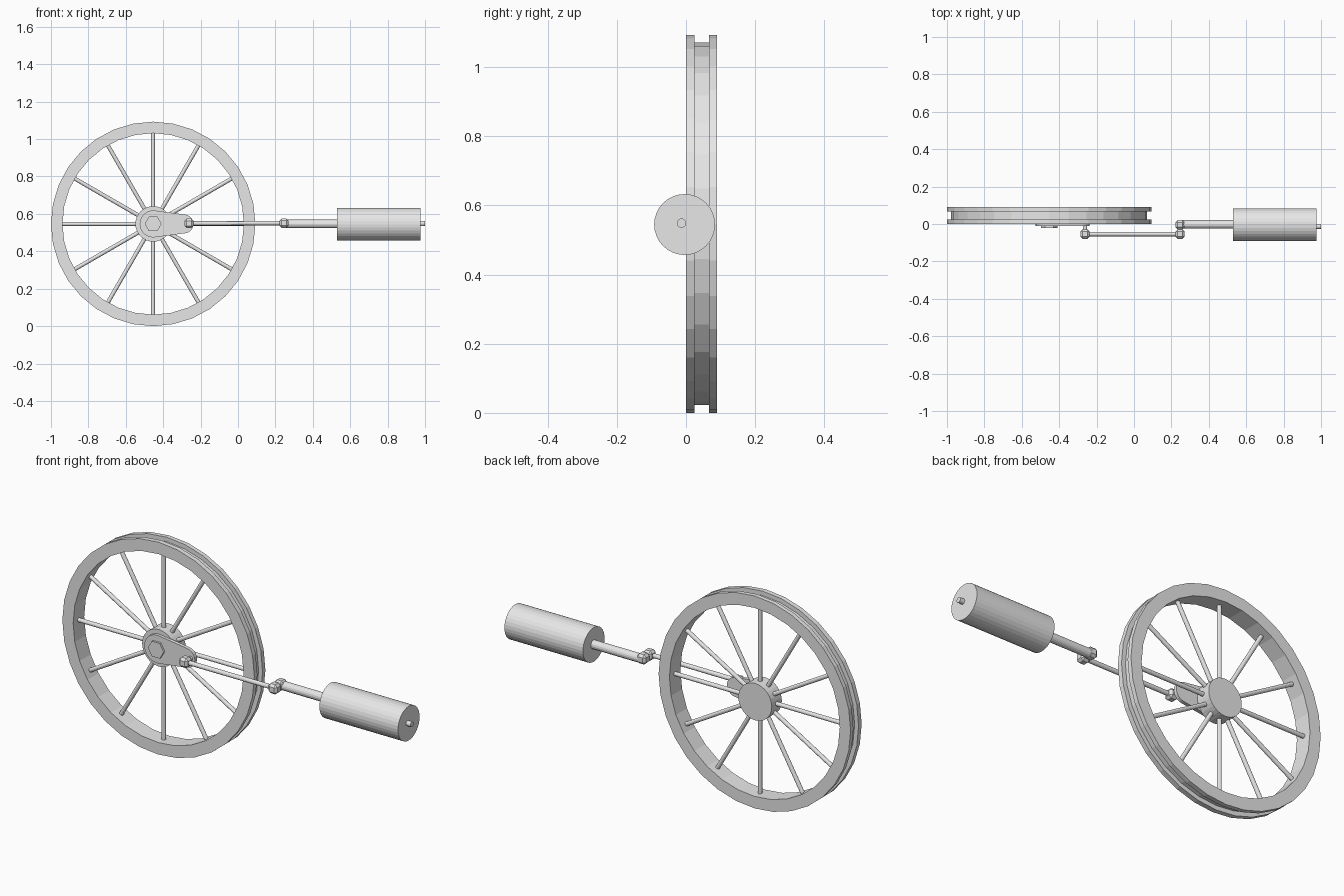
import bpy, bmesh, math
from mathutils import Matrix, Vector

if "Cube" in bpy.data.objects:
    bpy.data.objects.remove(bpy.data.objects["Cube"])

metal = bpy.data.materials.new("grey metal")
metal.diffuse_color = (0.8, 0.8, 0.8, 1)
metal.use_nodes = True
metal.node_tree.nodes["Principled BSDF"].inputs["Base Color"].default_value = metal.diffuse_color

CX, CZ = -0.4535, 0.5465      # wheel axle
PIN_X, JOINT_X = -0.262, 0.246
ROD_Y = -0.054


def finish(name, bm):
    bmesh.ops.recalc_face_normals(bm, faces=bm.faces[:])
    me = bpy.data.meshes.new(name)
    bm.to_mesh(me)
    bm.free()
    me.materials.append(metal)
    ob = bpy.data.objects.new(name, me)
    bpy.context.collection.objects.link(ob)
    return ob


def add_rod(bm, a, b, r, sides, turn=0.0):
    """Closed prism from point a to point b."""
    a, b = Vector(a), Vector(b)
    d = b - a
    m = (Matrix.Translation((a + b) / 2) @ d.to_track_quat('Z', 'Y').to_matrix().to_4x4()
         @ Matrix.Rotation(turn, 4, 'Z'))
    bmesh.ops.create_cone(bm, cap_ends=True, segments=sides, radius1=r, radius2=r,
                          depth=d.length, matrix=m)


def rod(name, a, b, r, sides=16, turn=0.0):
    bm = bmesh.new()
    add_rod(bm, a, b, r, sides, turn)
    return finish(name, bm)


def ring(name, profile, sides):
    """Revolve a closed (radius, y) profile around the axle."""
    bm = bmesh.new()
    loops = []
    for i in range(sides):
        t = 2 * math.pi * i / sides
        loops.append([bm.verts.new((CX + r * math.cos(t), y, CZ + r * math.sin(t)))
                      for r, y in profile])
    n = len(profile)
    for i in range(sides):
        p, q = loops[i], loops[(i + 1) % sides]
        for j in range(n):
            k = (j + 1) % n
            bm.faces.new((p[j], p[k], q[k], q[j]))
    return finish(name, bm)


def knuckle(name, x, y, z):
    """Cube with wide chamfers."""
    bm = bmesh.new()
    bmesh.ops.create_cube(bm, size=0.05, matrix=Matrix.Translation((x, y, z)))
    bmesh.ops.bevel(bm, geom=bm.edges[:], offset=0.012, segments=1, affect='EDGES')
    return finish(name, bm)


# Wheel rim with a groove around its outside
ring("wheel_rim", [(0.485, 0.0), (0.5465, 0.0), (0.5465, 0.025), (0.524, 0.025),
                   (0.524, 0.067), (0.5465, 0.067), (0.5465, 0.09), (0.485, 0.09)], 32)

# Hub and twelve spokes
rod("wheel_hub", (CX, 0.004, CZ), (CX, 0.086, CZ), 0.095, 32)
bm = bmesh.new()
for i in range(12):
    t = math.radians(30 * i)
    c, s = math.cos(t), math.sin(t)
    add_rod(bm, (CX + 0.08 * c, 0.045, CZ + 0.08 * s),
            (CX + 0.488 * c, 0.045, CZ + 0.488 * s), 0.0107, 12)
finish("wheel_spokes", bm)

# Crank: teardrop plate with a large and a small rounded end
big, small, small_x = 0.072, 0.05, -0.288
lean = math.acos((big - small) / (small_x - CX))
outline = []
for i in range(17):
    t = lean + (2 * math.pi - 2 * lean) * i / 16
    outline.append((CX + big * math.cos(t), CZ + big * math.sin(t)))
for i in range(11):
    t = -lean + 2 * lean * i / 10
    outline.append((small_x + small * math.cos(t), CZ + small * math.sin(t)))
bm = bmesh.new()
plate = bm.faces.new([bm.verts.new((x, 0.007, z)) for x, z in outline])
out = bmesh.ops.extrude_face_region(bm, geom=[plate], use_keep_orig=True)
bmesh.ops.translate(bm, vec=(0, -0.018, 0),
                    verts=[v for v in out["geom"] if isinstance(v, bmesh.types.BMVert)])
finish("crank_plate", bm)

# Hexagonal axle nut, with a corner on each side
rod("axle_nut", (CX, 0.0, CZ), (CX, -0.021, CZ), 0.045, 6, math.pi / 2)

# Crank pin, connecting rod and joints
rod("crank_pin", (PIN_X, 0.0, CZ + 0.003), (PIN_X, ROD_Y, CZ + 0.003), 0.012)
knuckle("crank_knuckle", PIN_X, ROD_Y, CZ + 0.003)
rod("connecting_rod", (PIN_X, ROD_Y, CZ + 0.003), (JOINT_X, ROD_Y, CZ + 0.004), 0.0115)
knuckle("rod_knuckle", JOINT_X, ROD_Y, CZ + 0.004)
rod("joint_pin", (JOINT_X, ROD_Y, CZ + 0.004), (JOINT_X, -0.005, CZ + 0.004), 0.012)
knuckle("piston_knuckle", JOINT_X, -0.004, CZ + 0.004)

# Piston rod, cylinder and short tail rod
rod("piston_rod", (JOINT_X + 0.01, -0.002, CZ), (0.54, -0.002, CZ), 0.0225)
rod("cylinder", (0.528, -0.004, CZ - 0.002), (0.975, -0.004, CZ - 0.002), 0.088, 32)
rod("tail_rod", (0.96, -0.013, CZ + 0.002), (1.0, -0.013, CZ + 0.002), 0.0135)
